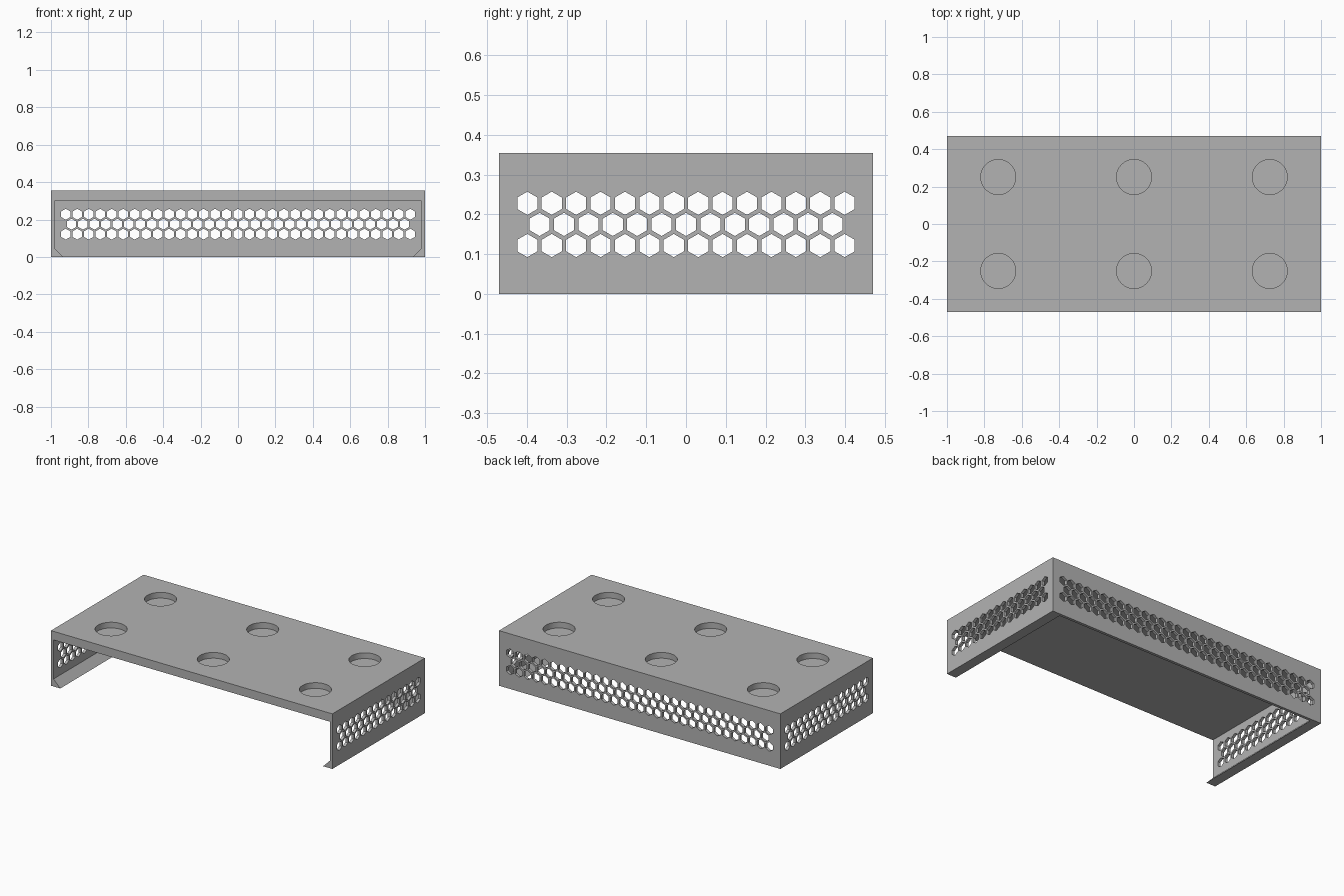
import bpy
import math
from mathutils import Matrix, Vector

if "Cube" in bpy.data.objects:
    bpy.data.objects.remove(bpy.data.objects["Cube"], do_unlink=True)

WIDTH, DEPTH, HEIGHT = 2.0, 0.94, 0.354
WALL = 0.018
PITCH, HEX_R = 0.0614, 0.0292
ROW_STEP = PITCH * math.sin(math.pi / 3)
MID_Z = 0.175

grey = bpy.data.materials.new("plain_grey")
grey.use_nodes = True
colour = (0.45, 0.45, 0.45, 1)
grey.diffuse_color = colour
grey.node_tree.nodes["Principled BSDF"].inputs["Base Color"].default_value = colour


def prisms(name, outlines, start, end, matrix=Matrix()):
    """Extrude 2D outlines from start to end along local z, then transform them."""
    verts, faces = [], []
    for outline in outlines:
        n, base = len(outline), len(verts)
        verts += [matrix @ Vector((u, v, w)) for w in (start, end) for u, v in outline]
        faces.append([base + i for i in reversed(range(n))])
        faces.append([base + n + i for i in range(n)])
        for i in range(n):
            j = (i + 1) % n
            faces.append([base + i, base + j, base + n + j, base + n + i])
    mesh = bpy.data.meshes.new(name)
    mesh.from_pydata(verts, [], faces)
    mesh.materials.append(grey)
    obj = bpy.data.objects.new(name, mesh)
    bpy.context.collection.objects.link(obj)
    return obj


def polygon(cx, cy, radius, sides):
    """Regular polygon with a point at the top."""
    angles = [math.pi / 2 + math.tau * i / sides for i in range(sides)]
    return [(cx + radius * math.cos(a), cy + radius * math.sin(a)) for a in angles]


def honeycomb(count):
    """Three staggered rows, the middle one being a cell shorter."""
    cells = []
    for row in (-1, 0, 1):
        n = count if row else count - 1
        cells += [polygon((i - (n - 1) / 2) * PITCH, MID_Z + row * ROW_STEP, HEX_R, 6)
                  for i in range(n)]
    return cells


def cut(target, cutter):
    """Subtract the cutter, then remove it."""
    mod = target.modifiers.new("cut", "BOOLEAN")
    mod.operation = "DIFFERENCE"
    mod.solver = "EXACT"
    mod.object = cutter
    bpy.context.view_layer.objects.active = target
    bpy.ops.object.modifier_apply(modifier=mod.name)
    bpy.data.objects.remove(cutter, do_unlink=True)


# Axis frames: outline (u, v) with extrusion w
along_x = Matrix(((0, 0, 1, 0), (1, 0, 0, 0), (0, 1, 0, 0), (0, 0, 0, 1)))
along_y = Matrix(((-1, 0, 0, 0), (0, 0, 1, 0), (0, 1, 0, 0), (0, 0, 0, 1)))

# Solid outer block
hx, hy = WIDTH / 2, DEPTH / 2
block = [(-hx, -hy), (hx, -hy), (hx, hy), (-hx, hy)]
body = prisms("perforated_shelf", [block], 0, HEIGHT)

# Cavity, open at the front and bottom, leaving sloped lips under the side walls
inner, ceiling, lip, below = hx - WALL, 0.299, 0.048, 0.05
right_half = [(inner - lip, -below), (inner - lip, 0), (inner, lip), (inner, ceiling)]
cavity = right_half + [(-x, z) for x, z in reversed(right_half)]
cut(body, prisms("cavity_cutter", [cavity], -hy - below, hy - WALL, along_y))

# Six shallow round pockets in the top
pockets = [polygon(x, y, 0.0935, 64) for x in (-0.726, 0, 0.726) for y in (-0.251, 0.251)]
cut(body, prisms("pocket_cutter", pockets, HEIGHT - 0.037, HEIGHT + below))

# Honeycomb vents through the back wall and both side walls
cut(body, prisms("back_vent_cutter", honeycomb(31), hy - 0.06, hy + below, along_y))
cut(body, prisms("side_vent_cutter", honeycomb(14), -hx - below, hx + below, along_x))

# Round pocket walls are smooth, all else stays crisp
bpy.ops.object.select_all(action="DESELECT")
body.select_set(True)
bpy.context.view_layer.objects.active = body
bpy.ops.object.shade_smooth_by_angle(angle=math.radians(25))
